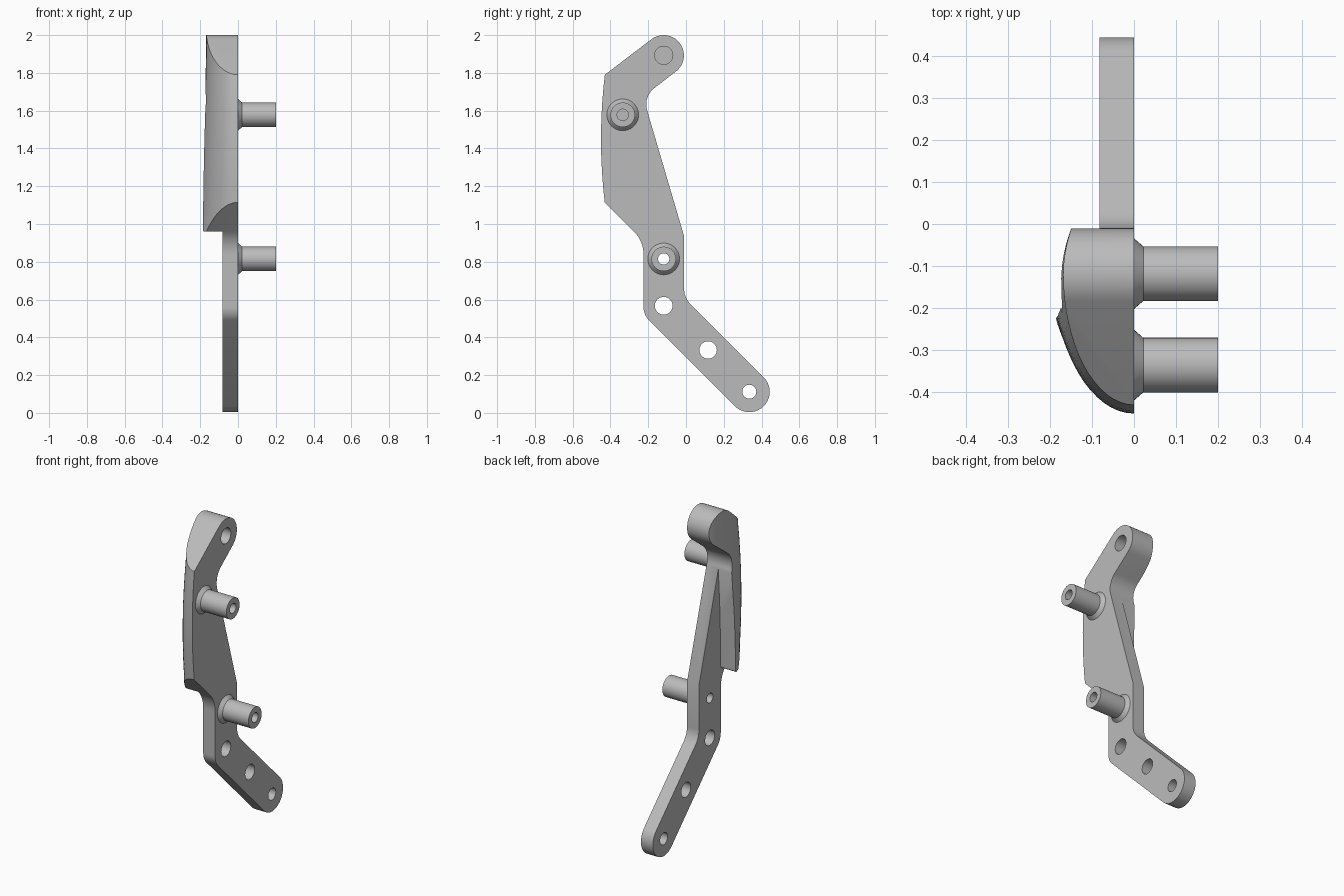
import bpy, bmesh
from math import sin, cos, pi, tan
from mathutils import Vector, Matrix

if "Cube" in bpy.data.objects:
    bpy.data.objects.remove(bpy.data.objects["Cube"], do_unlink=True)

GREY = (0.5, 0.5, 0.5, 1)
metal = bpy.data.materials.new("grey_metal")
metal.use_nodes = True
metal.diffuse_color = GREY
next(n for n in metal.node_tree.nodes
     if n.type == 'BSDF_PRINCIPLED').inputs["Base Color"].default_value = GREY


def finish(name, bm):
    bmesh.ops.recalc_face_normals(bm, faces=bm.faces)
    mesh = bpy.data.meshes.new(name)
    bm.to_mesh(mesh)
    bm.free()
    mesh.materials.append(metal)
    ob = bpy.data.objects.new(name, mesh)
    bpy.context.collection.objects.link(ob)
    return ob


def rounded(corners, steps=10):
    """Polygon from (y, z, radius) corners, with each corner filleted."""
    pts = []
    for i, (y, z, r) in enumerate(corners):
        p = Vector((y, z))
        if r == 0:
            pts.append(p)
            continue
        a = (Vector(corners[i - 1][:2]) - p).normalized()
        b = (Vector(corners[(i + 1) % len(corners)][:2]) - p).normalized()
        half = a.angle(b) / 2
        centre = p + (a + b).normalized() * (r / sin(half))
        start = p + a * (r / tan(half)) - centre
        end = p + b * (r / tan(half)) - centre
        total = pi - 2 * half
        for k in range(steps + 1):
            t = k / steps
            pts.append(centre + (start * sin((1 - t) * total)
                                 + end * sin(t * total)) / sin(total))
    return pts


def prism(name, pts, x0, x1):
    bm = bmesh.new()
    face = bm.faces.new([bm.verts.new((x0, y, z)) for y, z in pts])
    out = bmesh.ops.extrude_face_region(bm, geom=[face])
    bmesh.ops.translate(bm, vec=(x1 - x0, 0, 0),
                        verts=[v for v in out["geom"] if isinstance(v, bmesh.types.BMVert)])
    return finish(name, bm)


def bridge(bm, rings, closed=False):
    n = len(rings[0])
    pairs = list(zip(rings, rings[1:])) + ([(rings[-1], rings[0])] if closed else [])
    for a, b in pairs:
        for i in range(n):
            j = (i + 1) % n
            bm.faces.new((a[i], a[j], b[j], b[i]))


def rod(name, y, z, r, x0, x1):
    bm = bmesh.new()
    bmesh.ops.create_cone(bm, cap_ends=True, segments=40, radius1=r, radius2=r, depth=x1 - x0,
                          matrix=Matrix.Translation(((x0 + x1) / 2, y, z))
                          @ Matrix.Rotation(pi / 2, 4, 'Y'))
    return finish(name, bm)


def boolean(ob, cutter, operation):
    mod = ob.modifiers.new("cut", 'BOOLEAN')
    mod.operation, mod.solver, mod.object = operation, 'EXACT', cutter
    graph = bpy.context.evaluated_depsgraph_get()
    mesh = bpy.data.meshes.new_from_object(ob.evaluated_get(graph))
    ob.modifiers.clear()
    ob.data = mesh
    bpy.data.objects.remove(cutter, do_unlink=True)


def smooth(ob):
    bpy.ops.object.select_all(action='DESELECT')
    ob.select_set(True)
    bpy.context.view_layer.objects.active = ob
    bpy.ops.object.shade_smooth_by_angle(angle=pi / 6)


# Bracket side outline, overlong at the front where the curved envelope trims it
body = prism("bracket_body", rounded([
    (-0.098, 2.043, 0.107), (0.032, 1.873, 0.107),      # rounded head
    (-0.227, 1.674, 0.11), (-0.01, 0.935, 0),
    (-0.01, 0.609, 0.12),
    (0.488, 0.112, 0.108), (0.335, -0.041, 0.108),      # rounded foot
    (-0.225, 0.52, 0.1), (-0.225, 0.91, 0.17),
    (-0.6, 1.285, 0), (-0.6, 1.66, 0)]), -0.3, 0)

# Curved outer envelope, wider towards the bottom and bowed at the front
bm = bmesh.new()
rings = []
for k in range(25):
    z = 2.1 - 2.2 * k / 24
    t = min(max((2 - z) / 1.04, 0), 1) ** 1.5
    width, depth = 0.168 + 0.04 * t, 0.3 + 0.05 * t
    front = -0.45 + min(0.03, 0.02 * ((z - 1.45) / 0.34) ** 2)
    ring = [(0.05, front)]
    for i in range(17):
        a = i / 16 * pi / 2
        ring.append((-width * sin(a), front + depth * (1 - cos(a))))
    for i in range(1, 6):
        s = i / 5
        ring.append((-width * (1 - 0.17 * s * s), front + depth + 0.13 * s))
    ring += [(ring[-1][0], 0.7), (0.05, 0.7)]
    rings.append([bm.verts.new((x, y, z)) for x, y in ring])
bridge(bm, rings)
bm.faces.new(rings[0])
bm.faces.new(rings[-1])
boolean(body, finish("envelope", bm), 'INTERSECT')

# Relief that leaves a thin plate below and behind the thick upper shell
boolean(body, prism("relief", rounded([
    (-0.7, -0.2, 0), (0.7, -0.2, 0), (0.7, 1.6, 0), (-0.2, 1.6, 0),
    (-0.218, 1.3, 0), (-0.225, 0.96, 0.012), (-0.7, 0.96, 0)]), -0.5, -0.082), 'DIFFERENCE')

# Blind head hole and through holes
for y, z, r, x0 in [(-0.118, 1.893, 0.048, -0.1), (-0.118, 0.815, 0.03, -0.3),
                    (-0.118, 0.567, 0.047, -0.3), (0.117, 0.333, 0.046, -0.3),
                    (0.335, 0.112, 0.037, -0.3)]:
    boolean(body, rod("hole", y, z, r, x0, 0.1), 'DIFFERENCE')
smooth(body)

# Hollow mounting posts with flared collars
for name, y, z in [("upper_post", -0.335, 1.578), ("lower_post", -0.118, 0.815)]:
    bm = bmesh.new()
    rings = [[bm.verts.new((x, y + r * cos(a), z + r * sin(a)))
              for a in (2 * pi * i / 40 for i in range(40))]
             for r, x in [(0.03, 0), (0.084, 0), (0.065, 0.022), (0.065, 0.2), (0.03, 0.2)]]
    bridge(bm, rings, closed=True)
    smooth(finish(name, bm))
